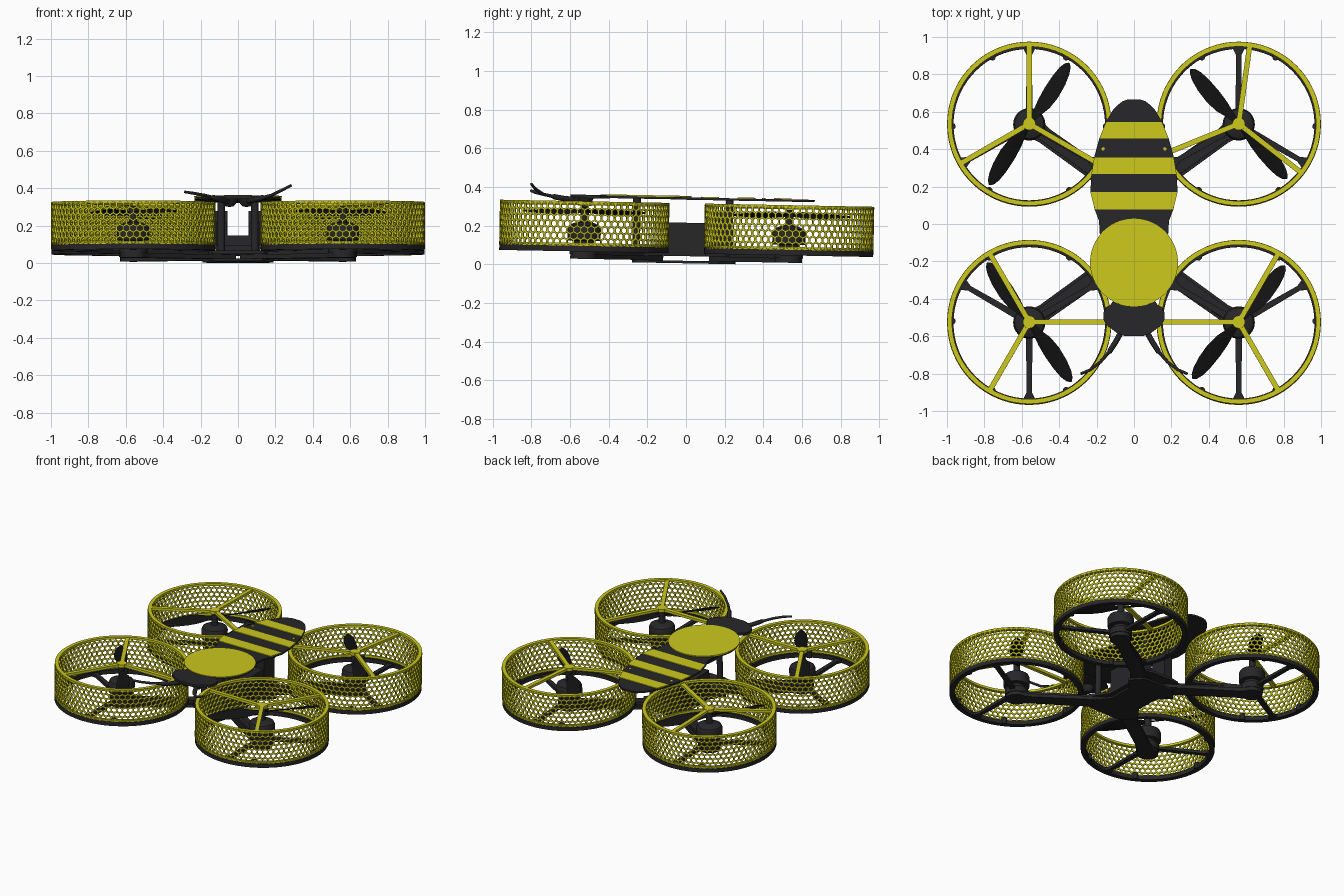
import bpy, bmesh
from math import sin, cos, pi, radians, sqrt, atan2, hypot
from mathutils import Matrix, Vector

if "Cube" in bpy.data.objects:
    bpy.data.objects.remove(bpy.data.objects["Cube"])


def material(name, c):
    m = bpy.data.materials.new(name)
    m.diffuse_color = (*c, 1)
    m.use_nodes = True
    m.node_tree.nodes["Principled BSDF"].inputs["Base Color"].default_value = m.diffuse_color
    return m


YELLOW = material("yellow", (0.6, 0.58, 0.012))
DARK = material("dark_grey", (0.02, 0.02, 0.022))
BLACK = material("black", (0.006, 0.006, 0.006))


def place(name, data, loc=(0, 0, 0), rot=0):
    ob = bpy.data.objects.new(name, data)
    bpy.context.collection.objects.link(ob)
    ob.matrix_basis = Matrix.Translation(loc) @ Matrix.Rotation(rot, 4, 'Z')
    return ob


def to_mesh(name, bm, mat):
    bmesh.ops.recalc_face_normals(bm, faces=bm.faces)
    me = bpy.data.meshes.new(name)
    bm.to_mesh(me)
    bm.free()
    me.materials.append(mat)
    for p in me.polygons:
        p.use_smooth = True
    me.set_sharp_from_angle(angle=radians(35))
    return me


def plate(name, pts, z0, z1, mat):
    """Extruded flat outline."""
    bm = bmesh.new()
    f = bm.faces.new([bm.verts.new((x, y, z0)) for x, y in pts])
    ext = bmesh.ops.extrude_face_region(bm, geom=[f], use_keep_orig=True)['geom']
    bmesh.ops.translate(bm, vec=(0, 0, z1 - z0), verts=[v for v in ext if isinstance(v, bmesh.types.BMVert)])
    return to_mesh(name, bm, mat)


def lathe(name, profile, mat, n=48, closed=True):
    """Profile of (r, z) revolved about z; r = 0 points close the ends."""
    bm = bmesh.new()
    vs = [bm.verts.new((r, 0, z)) for r, z in profile]
    edges = [bm.edges.new(p) for p in zip(vs, vs[1:] + vs[:1] if closed else vs[1:])]
    bmesh.ops.spin(bm, geom=vs + edges, axis=(0, 0, 1), cent=(0, 0, 0), angle=2 * pi, steps=n)
    bmesh.ops.remove_doubles(bm, verts=bm.verts, dist=1e-5)
    return to_mesh(name, bm, mat)


def ring(name, r0, r1, z0, z1, mat):
    return lathe(name, [(r0, z0), (r1, z0), (r1, z1), (r0, z1)], mat, 72)


def rect(x0, x1, y0, y1):
    return [(x0, y0), (x1, y0), (x1, y1), (x0, y1)]


def circle(r, cx=0, cy=0, n=64):
    return [(cx + r * cos(2 * pi * i / n), cy + r * sin(2 * pi * i / n)) for i in range(n)]


def honeycomb(name, r, z0, cols, rows, border, mat):
    """Hexagon grid wrapped round a cylinder, each cell inset and opened."""
    bm = bmesh.new()
    w = 2 * pi * r / cols
    s = w / sqrt(3)
    for j in range(rows):
        for i in range(cols):
            cx, cz = (i + 0.5 * (j % 2)) * w, z0 + s + 1.5 * s * j
            hexa = [(cx + s * sin(k * pi / 3), cz + s * cos(k * pi / 3)) for k in range(6)]
            bm.faces.new([bm.verts.new((r * cos(u / r), r * sin(u / r), z)) for u, z in hexa])
    bmesh.ops.remove_doubles(bm, verts=bm.verts, dist=1e-4)
    cells = bm.faces[:]
    bmesh.ops.inset_individual(bm, faces=cells, thickness=border)
    bmesh.ops.delete(bm, geom=cells, context='FACES')
    return to_mesh(name, bm, mat)


def propeller(name, mirror):
    """Two twisted tapering blades as lofted thin sections."""
    bm = bmesh.new()
    stations = [(0.02, .015, .015, 28), (0.07, .027, .024, 28), (0.13, .047, .036, 24), (0.2, .052, .042, 19),
                (0.28, .044, .042, 14), (0.34, .03, .036, 11), (0.375, .014, .024, 10), (0.39, -.002, .008, 10)]
    for side in (0, pi):
        loops = []
        for r, a, b, deg in stations:
            t, loop = radians(deg), []
            for u, h in ((-b, 0), (0.2 * (a - b), .005), (a, 0), (0.2 * (a - b), -.004)):
                p = Vector((r, (u * cos(t) - h * sin(t)) * mirror, u * sin(t) + h * cos(t)))
                loop.append(bm.verts.new(Matrix.Rotation(side, 3, 'Z') @ p))
            loops.append(loop)
        for l0, l1 in zip(loops, loops[1:]):
            for k in range(4):
                bm.faces.new((l0[k], l0[k - 1], l1[k - 1], l1[k]))
        bm.faces.new(loops[0])
        bm.faces.new(loops[-1])
    return to_mesh(name, bm, BLACK)


# shared meshes for the four rotor units
R = 0.436
mesh_guard = honeycomb("guard_mesh", R - 0.003, 0.085, 76, 7, 0.0048, YELLOW)
top_rim = ring("guard_top_rim", 0.413, R + 0.002, 0.3, 0.316, YELLOW)
low_band = ring("guard_lower_band", 0.422, R, 0.084, 0.1, YELLOW)
base_ring = ring("base_ring", 0.405, R + 0.002, 0.056, 0.085, DARK)
top_strut = plate("top_strut", rect(0, 0.42, -.014, .014), 0.295, 0.313, YELLOW)
top_hub = plate("top_hub", circle(0.034, n=24), 0.293, 0.315, YELLOW)
base_strut = plate("base_strut", [(0.05, -.018), (0.37, -.014), (0.415, -.035), (0.415, .035), (0.37, .014),
                                  (0.05, .018)], 0.058, 0.078, DARK)
clip = plate("ring_clip", circle(0.018, n=16), 0.056, 0.1, DARK)
motor = lathe("motor", [(0, .042), (.075, .042), (.075, .085), (.055, .09), (.055, .11), (.084, .112), (.086, .12),
                        (.086, .175), (.078, .192), (.05, .205), (.022, .21), (.022, .285), (.012, .292), (0, .292)],
              DARK, 40, False)
props = {1: propeller("propeller", 1), -1: propeller("propeller_mirrored", -1)}

# rotor units: (side, front/back, top strut angle, blade angle)
CX, CY = 0.56, 0.53
for sx, sy, strut, blade in ((-1, 1, 90, 56), (1, 1, 82, 132), (-1, -1, 0, 126), (1, -1, 60, 50)):
    tag = ("back" if sy > 0 else "front") + ("_right" if sx > 0 else "_left")
    loc = (sx * CX, sy * CY, 0)
    guard = place(tag + "_guard_mesh", mesh_guard, loc)
    sol = guard.modifiers.new("thickness", 'SOLIDIFY')
    sol.thickness, sol.offset = 0.012, 0
    for me in (top_rim, low_band, base_ring, top_hub, motor):
        place(f"{tag}_{me.name}", me, loc)
    for k in range(3):
        place(f"{tag}_top_strut_{k}", top_strut, loc, radians(strut + 120 * k))
        a = radians((90 if sy > 0 else 30) + 120 * k)
        place(f"{tag}_base_strut_{k}", base_strut, loc, a)
        for d in (-0.5, 0.5):
            place(f"{tag}_ring_clip_{k}", clip, (loc[0] + .412 * cos(a + d), loc[1] + .412 * sin(a + d), 0))
    place(tag + "_propeller", props[sx * sy], (*loc[:2], 0.262), radians(blade))

    # arm from the body centre to the motor, with a stiffening rib on top
    dx, dy = sx * CX, sy * (CY - 0.13)
    L = hypot(dx, dy)
    end = [(L + .07 * cos(t), .07 * sin(t)) for t in [radians(q) for q in range(-130, 131, 20)]]
    arm = plate("arm", [(0.05, -.05)] + [(L - .1, -.045)] + end + [(L - .1, .045), (0.05, .05)], 0.018, 0.042, DARK)
    place(tag + "_arm", arm, (0, sy * 0.13, 0), atan2(dy, dx))
    rib = plate("arm_rib", rect(0.2, L - 0.05, -.032, .032), 0.042, 0.062, DARK)
    place(tag + "_arm_rib", rib, (0, sy * 0.13, 0), atan2(dy, dx))


def symmetric(half):
    return half + [(-x, y) for x, y in reversed(half) if x > 0]


# central frame plates
frame = symmetric([(0.08, -.33), (0.14, -.31), (0.2, -.22), (0.12, -.1), (0.12, .1), (0.2, .2), (0.13, .29), (0.08, .3)])
place("bottom_plate", plate("bottom_plate", [(x * .95, y * .85) for x, y in frame], 0.005, 0.018, DARK))
place("middle_plate", plate("middle_plate", frame, 0.042, 0.06, DARK))
place("electronics_base", plate("electronics_base", rect(-.12, .12, -.12, .2), 0.06, 0.09, DARK))
place("electronics_box", plate("electronics_box", rect(-.075, .075, -.1, .16), 0.09, 0.145, DARK))
for s in (-1, 1):
    tag = "right" if s > 0 else "left"
    side = rect(min(s * .06, s * .118), max(s * .06, s * .118), -.1, .12)
    place(tag + "_side_block", plate("side_block", side, 0.09, 0.215, DARK))
    tall = rect(min(s * .055, s * .12), max(s * .055, s * .12), .12, .24)
    place(tag + "_rear_block", plate("rear_block", tall, 0.06, 0.28, DARK))
    for y in (-.26, .22):
        place(tag + "_standoff", plate("standoff", circle(.02, n=16), 0.06, 0.338, DARK), (s * .09, y, 0))

# striped tail shell: dark underplate plus raised yellow bands
edge = [(0.03, .66), (0.06, .65), (0.09, .628), (0.115, .6), (0.15, .54), (0.186, .45), (0.213, .35), (0.228, .26),
        (0.233, .165), (0.21, .07), (0.187, .01), (0.183, -.06)]
place("tail_plate", plate("tail_plate", symmetric(edge), 0.334, 0.346, DARK))
for i in (4, 6, 8):
    place("tail_stripe", plate("tail_stripe", symmetric(edge[i:i + 2]), 0.346, 0.351, YELLOW))
for s in (-1, 1):
    place("tail_screw", plate("tail_screw", circle(.009, n=12), 0.346, 0.35, YELLOW), (s * .165, .395, 0))

# round middle shell
place("thorax_plate", plate("thorax_plate", circle(.228, 0, -.21), 0.335, 0.3465, DARK))
place("thorax_disc", plate("thorax_disc", circle(.235, 0, -.213), 0.3465, 0.354, YELLOW))

# head plate, eye mounts underneath and antennae
head = symmetric([(.05, -.605), (.09, -.59), (.12, -.567), (.15, -.545), (.164, -.515), (.163, -.48), (.15, -.452),
                  (.125, -.438), (.1, -.4)])
place("head_plate", plate("head_plate", head, 0.332, 0.35, DARK))
under = lathe("eye_mount", [(0, .29), (.02, .292), (.036, .31), (.045, .333), (0, .333)], DARK, 24, False)
for s, tip in ((-1, .365), (1, .4)):
    tag = "right" if s > 0 else "left"
    place(tag + "_eye_mount", under, (s * .045, -.53, 0))
    cu = bpy.data.curves.new("antenna", 'CURVE')
    cu.dimensions, cu.bevel_depth, cu.bevel_resolution, cu.use_fill_caps = '3D', 0.01, 3, True
    path = [(.055, -.56, .322, 1.5), (.1, -.64, .328, 1.5), (.132, -.69, .337, 1.4), (.136, -.694, .338, .9),
            (.18, -.745, .348, .85), (.235, -.787, (tip + .35) / 2, .8), (.285, -.808, tip, .7)]
    sp = cu.splines.new('POLY')
    sp.points.add(len(path) - 1)
    for p, (x, y, z, rad) in zip(sp.points, path):
        p.co, p.radius = (s * x, y, z, 1), rad
    cu.materials.append(DARK)
    place(tag + "_antenna", cu)

# the whole craft sits slightly nose-up
tilt = Matrix.Rotation(-0.019, 4, 'X')
for ob in bpy.context.collection.objects:
    ob.matrix_basis = tilt @ ob.matrix_basis
